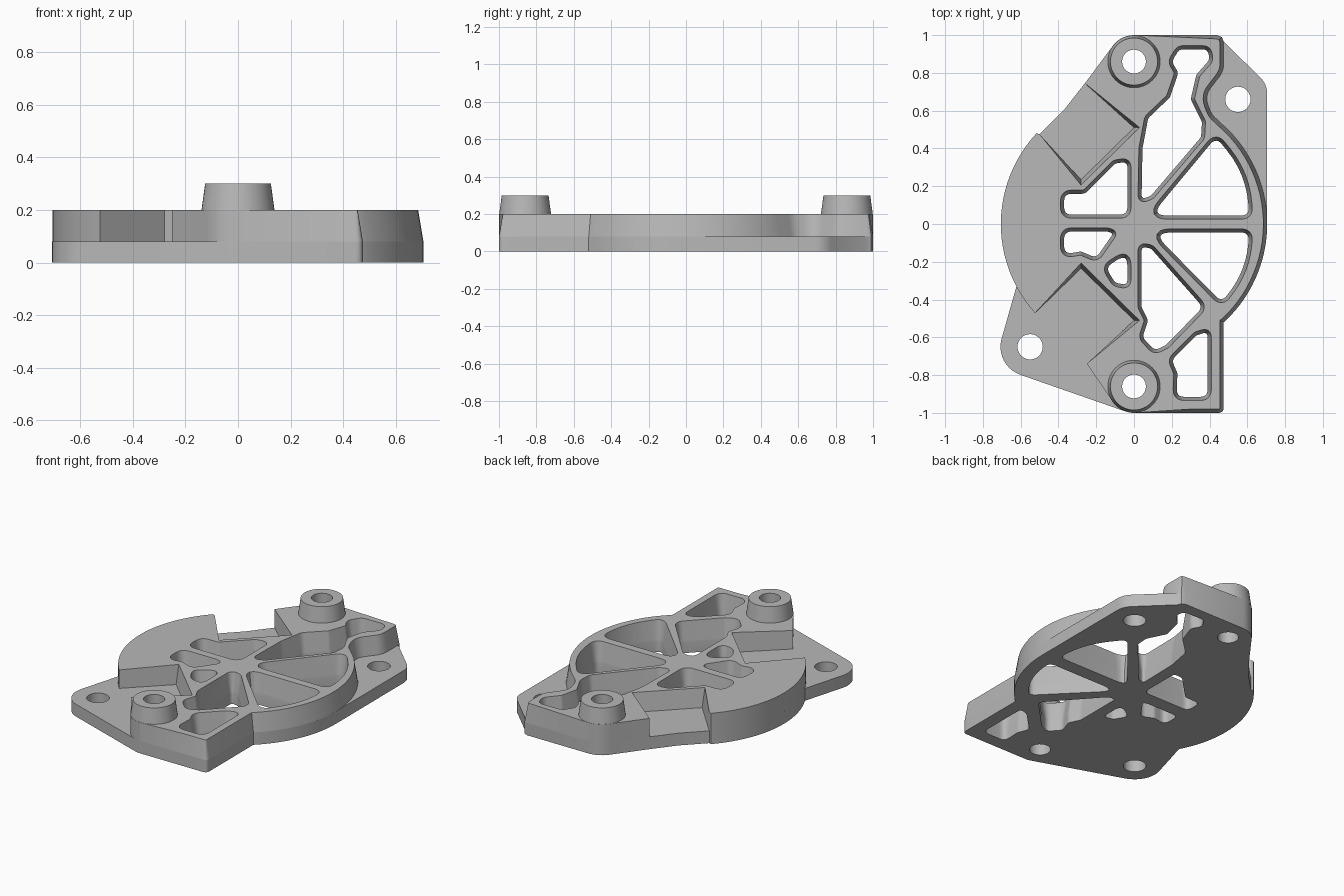
import bpy, bmesh
from math import cos, sin, tan, radians, hypot, pi
from mathutils import Vector

cube = bpy.data.objects.get("Cube")
if cube:
    bpy.data.objects.remove(cube)

grey = bpy.data.materials.new("cast_grey")
grey.use_nodes = True
colour = (0.48, 0.48, 0.48, 1)
grey.diffuse_color = colour
for node in grey.node_tree.nodes:
    if node.type == "BSDF_PRINCIPLED":
        node.inputs["Base Color"].default_value = colour


def arc(cx, cy, r, start, end, steps=12):
    angles = [radians(start + (end - start) * i / steps) for i in range(steps + 1)]
    return [(cx + r * cos(a), cy + r * sin(a)) for a in angles]


def rounded(points, radius=.04, steps=6):
    """Round corners; a third value sets the tangent length of that corner."""
    out = []
    for i, item in enumerate(points):
        p = Vector(item[:2])
        a = Vector(points[i - 1][:2]) - p
        b = Vector(points[(i + 1) % len(points)][:2]) - p
        if len(item) > 2:
            d = item[2]
        else:
            half = max(a.angle(b) / 2, .01)
            d = min(radius / tan(half), .49 * a.length, .49 * b.length)
        s, e = p + a.normalized() * d, p + b.normalized() * d
        for k in range(steps + 1):
            t = k / steps
            out.append(tuple(s * (1 - t) ** 2 + p * 2 * t * (1 - t) + e * t * t))
    return out


def offset(points, amount):
    """Move an anticlockwise outline outwards; amount is a function of x, y."""
    out = []
    for i, item in enumerate(points):
        p = Vector(item)
        a = (p - Vector(points[i - 1])).normalized()
        b = (Vector(points[(i + 1) % len(points)]) - p).normalized()
        n = Vector((a.y + b.y, -a.x - b.x)).normalized()
        miter = max(n.dot(Vector((a.y, -a.x))), .5)
        out.append(tuple(p + n * amount(*item) / miter))
    return out


def prism(bm, outline, layers):
    """Stack offset copies of an outline into a closed solid."""
    pts = [p for i, p in enumerate(outline)
           if hypot(p[0] - outline[i - 1][0], p[1] - outline[i - 1][1]) > 1e-4]
    area = sum(pts[i - 1][0] * p[1] - p[0] * pts[i - 1][1] for i, p in enumerate(pts))
    if area < 0:
        pts.reverse()
    rings = [[bm.verts.new((x, y, z)) for x, y in offset(pts, amount)]
             for z, amount in layers]
    bm.faces.new(rings[0][::-1])
    bm.faces.new(rings[-1])
    for low, high in zip(rings, rings[1:]):
        for i in range(len(pts)):
            bm.faces.new((low[i - 1], low[i], high[i], high[i - 1]))


def finish(name, bm):
    mesh = bpy.data.meshes.new(name)
    bm.to_mesh(mesh)
    bm.free()
    mesh.materials.append(grey)
    obj = bpy.data.objects.new(name, mesh)
    bpy.context.collection.objects.link(obj)
    return obj


def by(value):
    return lambda x, y: value


# Shared outline pieces
front_edge = arc(0, -.86, .14, 250, 270, 4) + rounded(
    [(.3, -1, 0), (.475, -1), (.475, -.52, 0)], .03)
back_boss_edge = arc(0, .86, .14, 90, 148, 8)
left_rim = (-.705, 0)

# Base plate with two mounting tabs
base_outline = (
    front_edge + arc(0, 0, .705, -47, 0, 14)
    + arc(.585, .69, .12, 0, 45, 6)
    + [(.475, .965), (.465, .99), (.44, 1)] + back_boss_edge
    + [(-.26, .745), (-.37, .605), (-.5, .475)]
    + arc(0, 0, .705, 137, 208, 20)
    + arc(-.55, -.65, .157, 165, 251, 10))
bm = bmesh.new()
prism(bm, base_outline, [(0, by(0)), (.08, by(0))])
base = finish("base_plate", bm)

# Raised body with drafted walls and two angled notches
s_curve = rounded([(.5, .5, 0), (.41, .58), (.375, .68), (.475, .81),
                   (.475, 1), (.3, 1, 0)], .12)[7:-7]
s_curve = [p for p in s_curve if p[1] < .9] + [(.475, .965), (.465, .99), (.44, 1)]
body_outline = (
    arc(0, -.86, .14, 205, 250, 6)[:-1] + front_edge
    + arc(0, 0, .705, -47, 45, 26) + s_curve + back_boss_edge
    + [(-.26, .745), (0, .51), (-.28, .235), (-.5, .475)]
    + arc(0, 0, .705, 137, 222, 24)
    + [(-.28, -.235), (0, -.51), (-.25, -.74)])


def draft(x, y):
    on_boss = abs(y) > .8 and x < .1
    drafted = x > -.2 or hypot(x, y) < .45
    return -.02 if drafted and not on_boss else 0


bm = bmesh.new()
prism(bm, body_outline, [(.08, by(0)), (.2, draft)])
body = finish("raised_body", bm)

# Tapered bosses
bosses = []
for side, y in (("front", -.86), ("back", .86)):
    bm = bmesh.new()
    prism(bm, arc(0, y, .14, 0, 360, 48)[:-1], [(.19, by(0)), (.3, by(-.015))])
    bosses.append(finish(side + "_boss", bm))

# Pockets between the ribs
wide_back = [(.09, .045), (.61, .045), (.593, .264, .16), (.435, .46)]
wide_front = [(.1, -.045), (.465, -.415), (.594, -.24, .14), (.61, -.045)]
tall_back = [(.04, .13), (.045, .4), (.075, .56), (.19, .67), (.235, .8),
             (.2, .86), (.24, .925), (.39, .925), (.4, .87), (.33, .79),
             (.3, .66), (.36, .54), (.355, .46), (.09, .15)]
mid_front = [(.04, -.12), (.04, -.44), (.075, -.51), (.045, -.6),
             (.11, -.67), (.17, -.64), (.365, -.44), (.09, -.13)]
corner_front = [(.39, -.57), (.39, -.915), (.225, -.915), (.23, -.79),
                (.2, -.72), (.33, -.59)]
left_back = [(-.035, .33), (-.035, .05), (-.37, .05), (-.37, .16),
             (-.26, .16), (-.1, .32)]
left_front = [(-.37, -.04), (-.37, -.16), (-.28, -.145), (-.2, -.18),
              (-.11, -.05), (-.14, -.04)]
small_front = [(-.035, -.155), (-.035, -.325), (-.1, -.31), (-.15, -.23)]

bm = bmesh.new()
for pocket in (wide_back, wide_front, tall_back, mid_front, corner_front,
               left_back, left_front, small_front):
    prism(bm, rounded(pocket), [(-.05, by(0)), (.07, by(0)), (.26, by(.028))])

# Bolt holes
for x, y, r in ((0, .86, .063), (0, -.86, .063), (.55, .66, .067), (-.55, -.65, .067)):
    prism(bm, arc(x, y, r, 0, 360, 32)[:-1], [(-.05, by(0)), (.4, by(0))])
cutter = finish("pocket_cutter", bm)
cutter.hide_render = True

# Cut every part and shade it
for obj in [base, body] + bosses:
    bpy.ops.object.select_all(action="DESELECT")
    obj.select_set(True)
    bpy.context.view_layer.objects.active = obj
    cut = obj.modifiers.new("pockets", "BOOLEAN")
    cut.operation = "DIFFERENCE"
    cut.solver = "EXACT"
    cut.object = cutter
    bpy.ops.object.modifier_apply(modifier=cut.name)
    bpy.ops.object.shade_smooth_by_angle(angle=radians(28))
bpy.data.objects.remove(cutter)
